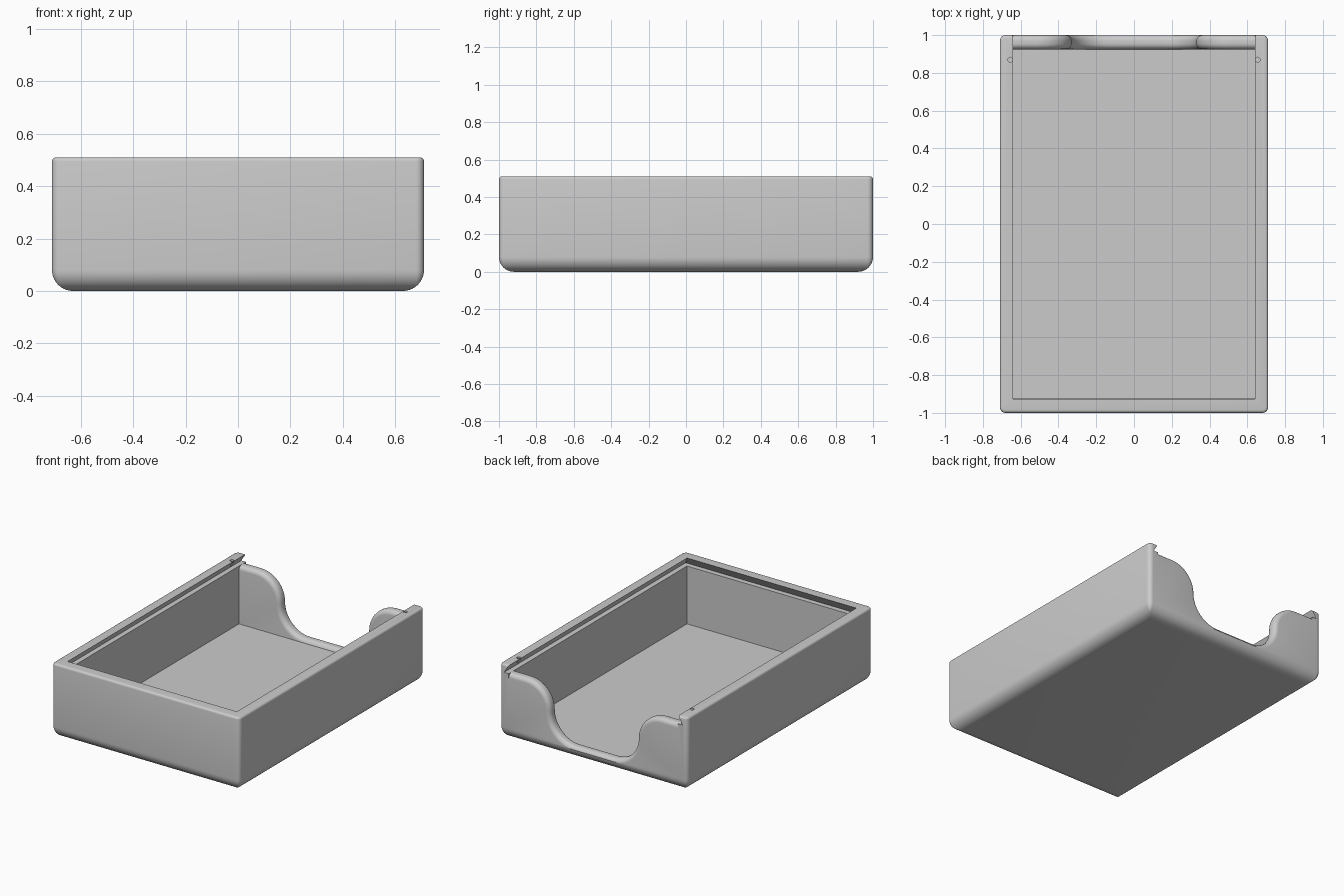
import bpy, bmesh, math

if "Cube" in bpy.data.objects:
    bpy.data.objects.remove(bpy.data.objects["Cube"], do_unlink=True)

HX, HY, H = 0.71, 1.0, 0.51        # outer half sizes and height
IX, IY = 0.64, 0.925               # inner half sizes
FLOOR, LEDGE, UNDER = 0.06, 0.455, 0.035

grey = bpy.data.materials.new("plain grey")
grey.use_nodes = True
grey.diffuse_color = (0.6, 0.6, 0.6, 1)
grey.node_tree.nodes["Principled BSDF"].inputs["Base Color"].default_value = (0.6, 0.6, 0.6, 1)


def loft(name, rings):
    """Closed solid skinned through equal-length rings of points."""
    bm = bmesh.new()
    loops = [[bm.verts.new(p) for p in ring] for ring in rings]
    n = len(loops[0])
    for a, b in zip(loops, loops[1:]):
        for i in range(n):
            j = (i + 1) % n
            bm.faces.new((a[i], a[j], b[j], b[i]))
    bm.faces.new(loops[0])
    bm.faces.new(loops[-1])
    bmesh.ops.recalc_face_normals(bm, faces=bm.faces)
    mesh = bpy.data.meshes.new(name)
    bm.to_mesh(mesh)
    bm.free()
    mesh.materials.append(grey)
    obj = bpy.data.objects.new(name, mesh)
    bpy.context.collection.objects.link(obj)
    return obj


def rounded_ring(inset, z, steps=6):
    """Rounded rectangle, its corner radius shrinking with the inset."""
    r = max(0.03 - inset, 0.003)
    ring = []
    for k, (sx, sy) in enumerate([(1, 1), (-1, 1), (-1, -1), (1, -1)]):
        for i in range(steps + 1):
            a = math.pi / 2 * (k + i / steps)
            ring.append((sx * (HX - inset - r) + r * math.cos(a),
                         sy * (HY - inset - r) + r * math.sin(a), z))
    return ring


def rect(x, y0, y1, z):
    return [(-x, y0, z), (x, y0, z), (x, y1, z), (-x, y1, z)]


def quarter(r, steps):
    """Inset and depth pairs of a rounded edge, from the flat to the side."""
    for i in range(steps + 1):
        a = math.pi / 2 * i / steps
        yield r * (1 - math.sin(a)), r * (1 - math.cos(a))


# Outer shell: wide rounding below, small rounding on the rim
rings = [rounded_ring(i, d) for i, d in quarter(0.08, 10)]
rings += [rounded_ring(i, H - d) for i, d in reversed(list(quarter(0.015, 4)))]
tray = loft("tray", rings)

# Inside of the box
cavity = loft("cavity_cutter", [rect(IX, -IY, IY, FLOOR), rect(IX, -IY, IY, 0.7)])

# Dovetail slot for a sliding lid, open at the back
slope = UNDER / (H - LEDGE)
top_z = H + 0.001
slot = loft("slot_cutter", [
    rect(IX + UNDER, -IY - UNDER, 1.2, LEDGE),
    rect(IX - slope * (top_z - H), -IY, 1.2, top_z)])


def notch_ring(y, d, steps=14):
    """S-curved finger notch outline, grown by d into the wall."""
    R, mid, low = 0.185, 0.27, 0.145
    half = []
    for i in range(steps + 1):
        a = math.pi / 2 * i / steps
        half.append((low + (R + d) * math.sin(a), mid - (R + d) * math.cos(a)))
    for i in range(1, steps + 1):
        a = math.pi / 2 * i / steps
        half.append((low + 2 * R - (R - d) * math.cos(a), mid + (R - d) * math.sin(a)))
    half += [(IX, LEDGE - d), (IX, 0.7)]
    half = [(x, max(z, FLOOR + 0.001) if y < 0.96 else z) for x, z in half]
    return [(x, y, z) for x, z in half] + [(-x, y, z) for x, z in reversed(half)]


# Finger notch in the back wall, with rounded lips on both sides
R_LIP = 0.03
lip = list(quarter(R_LIP, 6))
rings = [notch_ring(IY - 0.01, R_LIP)]
rings += [notch_ring(IY + d, i) for i, d in lip]
rings += [notch_ring(HY - d, i) for i, d in reversed(lip)]
rings += [notch_ring(HY + 0.1, R_LIP)]
notch = loft("notch_cutter", rings)

cutters = [cavity, slot, notch]

# Small catch holes through the lid rails
for side in (-1, 1):
    circle = [(side * 0.655 + 0.013 * math.cos(math.tau * i / 16),
               0.87 + 0.013 * math.sin(math.tau * i / 16)) for i in range(16)]
    cutters.append(loft("catch_hole_cutter",
                        [[(x, y, z) for x, y in circle] for z in (LEDGE + 0.01, 0.6)]))

for cutter in cutters:
    mod = tray.modifiers.new(cutter.name, "BOOLEAN")
    mod.operation, mod.solver, mod.object = "DIFFERENCE", "EXACT", cutter
    cutter.hide_render = True

bpy.context.view_layer.objects.active = tray
tray.select_set(True)
for mod in list(tray.modifiers):
    bpy.ops.object.modifier_apply(modifier=mod.name)
for cutter in cutters:
    bpy.data.objects.remove(cutter, do_unlink=True)

bpy.ops.object.shade_smooth_by_angle(angle=math.radians(30))
